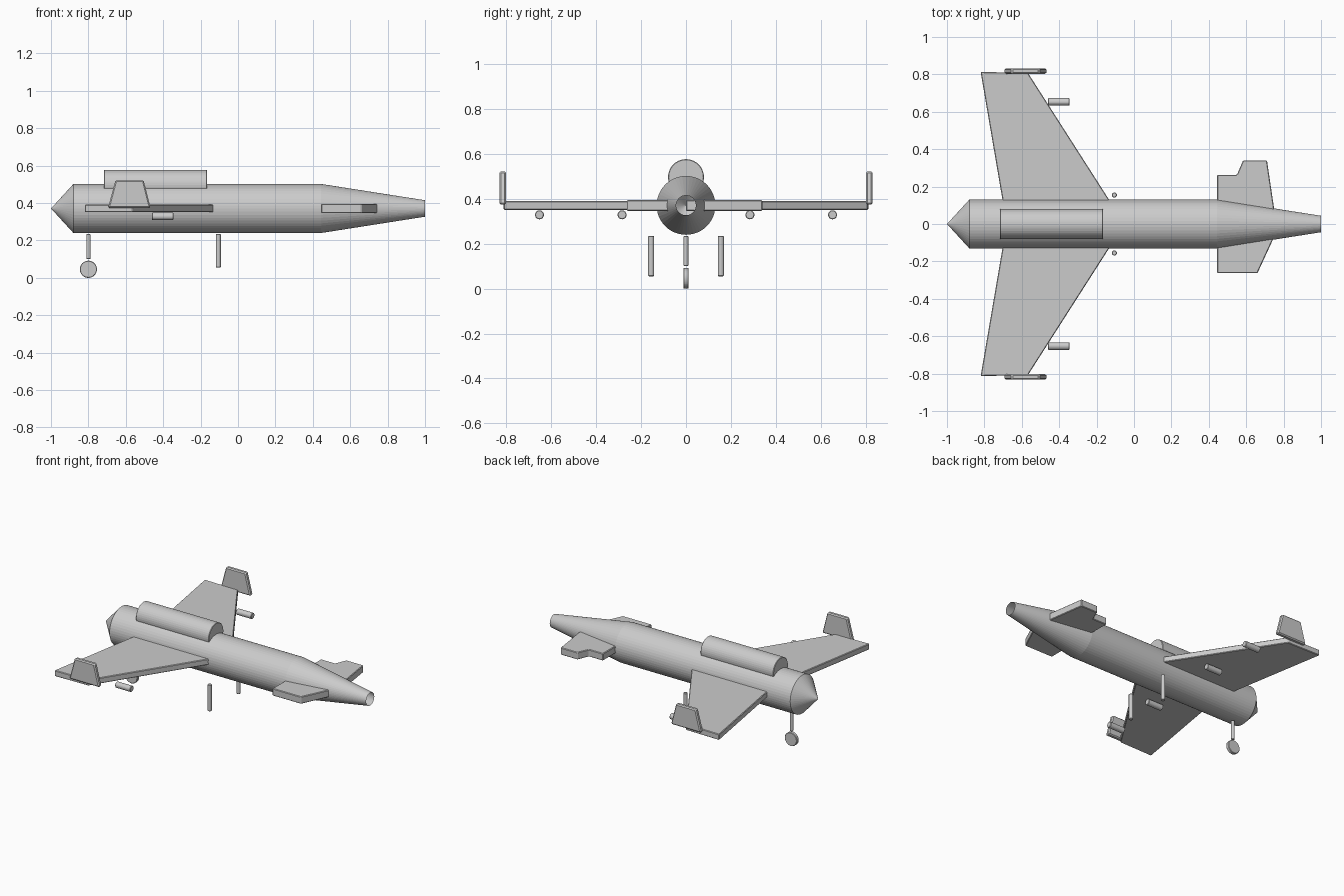
import bpy, bmesh, math
from mathutils import Vector

if "Cube" in bpy.data.objects:
    bpy.data.objects.remove(bpy.data.objects["Cube"])

grey = bpy.data.materials.new("plain_grey")
grey.diffuse_color = (0.6, 0.6, 0.6, 1)
grey.use_nodes = True
grey.node_tree.nodes["Principled BSDF"].inputs["Base Color"].default_value = grey.diffuse_color
AXIS_Z = 0.371  # height of the fuselage centreline


def finish(name, bm):
    bmesh.ops.recalc_face_normals(bm, faces=bm.faces)
    mesh = bpy.data.meshes.new(name)
    bm.to_mesh(mesh)
    bm.free()
    mesh.materials.append(grey)
    obj = bpy.data.objects.new(name, mesh)
    bpy.context.collection.objects.link(obj)
    return obj


def bevel(obj, width):
    mod = obj.modifiers.new("soft_edges", 'BEVEL')
    mod.width = width
    mod.segments = 1
    mod.limit_method = 'ANGLE'
    mod.angle_limit = math.radians(40)


def prism(name, outline, low, high, plane, edge=0.004):
    """Extrude an outline: plane 'xy' goes up in z, plane 'xz' goes along y."""
    bm = bmesh.new()
    place = (lambda a, b: (a, b, low)) if plane == 'xy' else (lambda a, b: (a, low, b))
    face = bm.faces.new([bm.verts.new(place(a, b)) for a, b in outline])
    grown = bmesh.ops.extrude_face_region(bm, geom=[face])["geom"]
    shift = Vector((0, 0, high - low)) if plane == 'xy' else Vector((0, high - low, 0))
    bmesh.ops.translate(bm, vec=shift, verts=[v for v in grown if isinstance(v, bmesh.types.BMVert)])
    obj = finish(name, bm)
    bevel(obj, edge)
    return obj


def rod(name, start, end, radius, sides=24, edge=0.003):
    start, end = Vector(start), Vector(end)
    bm = bmesh.new()
    bmesh.ops.create_cone(bm, cap_ends=True, segments=sides, radius1=radius,
                          radius2=radius, depth=(end - start).length)
    turn = (end - start).to_track_quat('Z', 'Y').to_matrix()
    bmesh.ops.rotate(bm, matrix=turn, verts=bm.verts)
    bmesh.ops.translate(bm, vec=(start + end) / 2, verts=bm.verts)
    obj = finish(name, bm)
    bevel(obj, edge)
    return obj


# Fuselage: tail cone, straight body and tapered nose with an open intake
bm = bmesh.new()
profile = [(-1, 0), (-0.88, 0.131), (0.445, 0.131), (1, 0.044)]
points = [bm.verts.new((x, 0, AXIS_Z + r)) for x, r in profile]
edges = [bm.edges.new(pair) for pair in zip(points, points[1:])]
bmesh.ops.spin(bm, geom=points + edges, cent=(0, 0, AXIS_Z), axis=(1, 0, 0),
               angle=math.tau, steps=48)
bmesh.ops.remove_doubles(bm, verts=bm.verts, dist=0.0005)
finish("fuselage", bm)

# Dorsal engine fairing
rod("dorsal_fairing", (-0.717, 0, 0.497), (-0.165, 0, 0.497), 0.08, 40)

# Wings, winglets, underwing pods and main legs on both sides
for side, s in (("left", 1), ("right", -1)):
    wing = [(-0.13, 0.125), (-0.567, 0.808), (-0.82, 0.813), (-0.70, 0.11)]
    prism(side + "_wing", [(x, s * y) for x, y in wing], 0.351, 0.391, 'xy')
    fin = [(-0.695, 0.374), (-0.467, 0.374), (-0.505, 0.523), (-0.655, 0.523)]
    prism(side + "_winglet", fin, s * 0.802, s * 0.832, 'xz', 0.007)
    for place, y in (("inner", 0.285), ("outer", 0.653)):
        rod(f"{side}_{place}_pod", (-0.46, s * y, 0.329), (-0.345, s * y, 0.329), 0.02)
    rod(side + "_main_leg", (-0.105, s * 0.155, 0.055), (-0.105, s * 0.155, 0.235), 0.0135)

# Foreplanes, with different outlines on each side
prism("left_foreplane", [(0.444, 0), (0.75, 0), (0.748, 0.09), (0.711, 0.34), (0.583, 0.34),
                         (0.55, 0.263), (0.444, 0.263)], 0.346, 0.395, 'xy')
prism("right_foreplane", [(0.444, -0.07), (0.749, -0.07), (0.66, -0.263), (0.444, -0.263)],
      0.346, 0.395, 'xy')

# Rear leg and wheel
rod("rear_leg", (-0.8, 0, 0.1), (-0.8, 0, 0.235), 0.011)
rod("rear_wheel", (-0.8, -0.012, 0.046), (-0.8, 0.012, 0.046), 0.046, 32)
